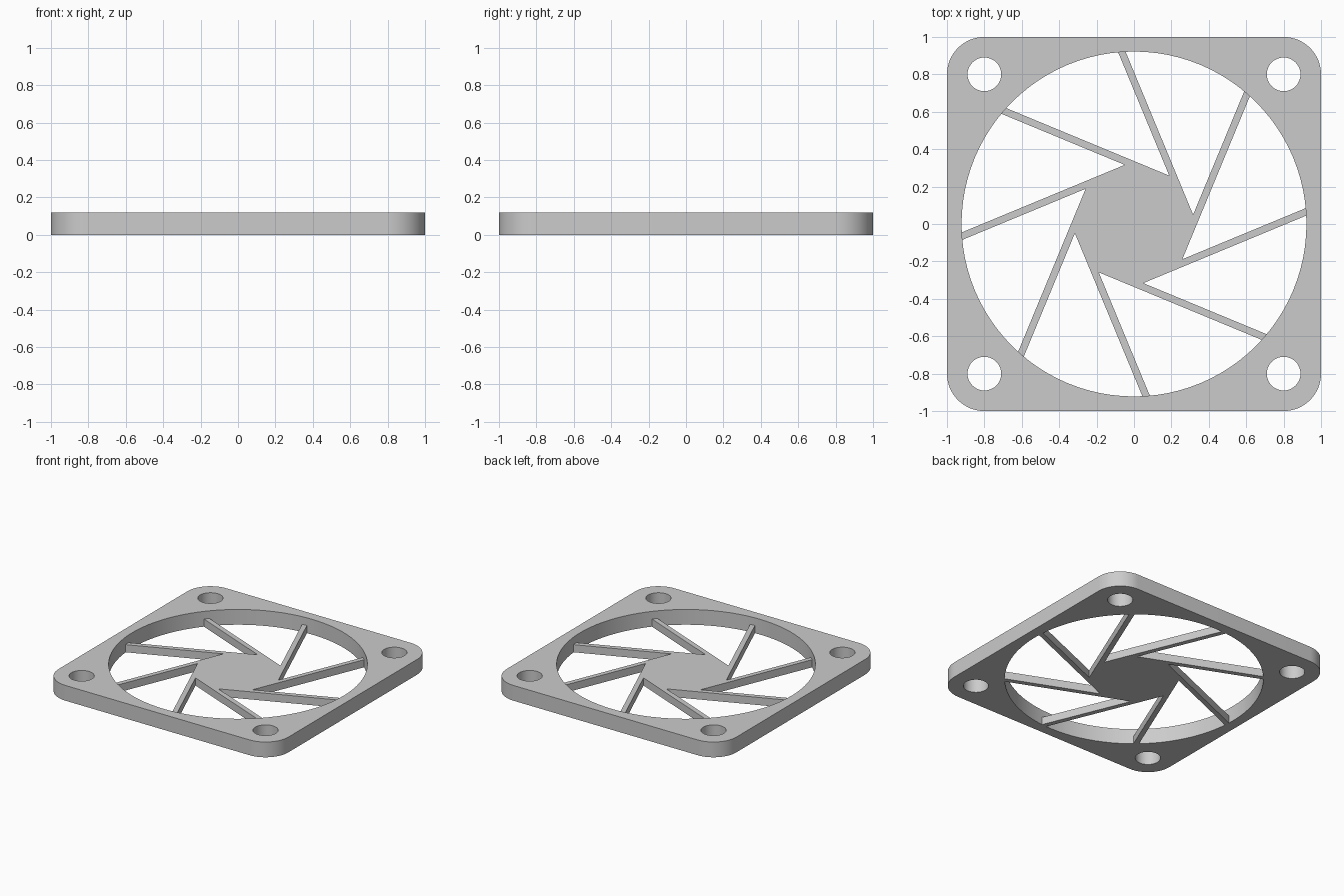
import bpy
import bmesh
from math import cos, sin, pi, sqrt, radians
from mathutils import Vector

cube = bpy.data.objects.get("Cube")
if cube:
    bpy.data.objects.remove(cube, do_unlink=True)

FRAME_HEIGHT = 0.12
SPOKE_HEIGHT = 0.06
OPENING = 0.922       # radius of the round opening
HOLE_AT = 0.8         # screw hole and corner centre
INNER, OUTER = 0.273, 0.311   # distances of the two spoke edges from the centre

grey = bpy.data.materials.new("light grey")
grey.use_nodes = True
grey.diffuse_color = (0.6, 0.6, 0.6, 1)
grey.node_tree.nodes["Principled BSDF"].inputs["Base Color"].default_value = (0.6, 0.6, 0.6, 1)


def arc(cx, cy, r, start, sweep, n):
    return [(cx + r * cos(start + sweep * i / n), cy + r * sin(start + sweep * i / n))
            for i in range(n + 1)]


def circle(cx, cy, r, n):
    return arc(cx, cy, r, 0, 2 * pi, n)[:-1]


def plate(name, loops, height):
    """Fill the outline (first loop) minus the holes, then extrude upward."""
    bm = bmesh.new()
    edges = []
    for loop in loops:
        vs = [bm.verts.new((x, y, 0)) for x, y in loop]
        edges += [bm.edges.new((vs[i - 1], vs[i])) for i in range(len(vs))]
    bmesh.ops.triangle_fill(bm, edges=edges, use_beauty=True, normal=(0, 0, 1))
    ext = bmesh.ops.extrude_face_region(bm, geom=bm.faces[:], use_keep_orig=True)
    top = [g for g in ext["geom"] if isinstance(g, bmesh.types.BMVert)]
    bmesh.ops.translate(bm, verts=top, vec=(0, 0, height))
    bmesh.ops.recalc_face_normals(bm, faces=bm.faces[:])
    mesh = bpy.data.meshes.new(name)
    bm.to_mesh(mesh)
    bm.free()
    mesh.materials.append(grey)
    obj = bpy.data.objects.new(name, mesh)
    bpy.context.collection.objects.link(obj)
    bpy.ops.object.select_all(action='DESELECT')
    obj.select_set(True)
    bpy.context.view_layer.objects.active = obj
    bpy.ops.object.shade_smooth_by_angle(angle=radians(30))
    return obj


# Square frame: rounded corners, round opening and four screw holes
outline, holes = [], [circle(0, 0, OPENING, 96)]
for k, (sx, sy) in enumerate([(1, 1), (-1, 1), (-1, -1), (1, -1)]):
    outline += arc(sx * HOLE_AT, sy * HOLE_AT, 0.2, k * pi / 2, pi / 2, 16)
    holes.append(circle(sx * HOLE_AT, sy * HOLE_AT, 0.09, 40))
plate("frame", [outline] + holes, FRAME_HEIGHT)

# Hub with eight slanted spokes: each spoke runs between two parallel edges
reach = OPENING + 0.001
star = []
for k in range(8):
    a = radians(22.5) + k * pi / 4
    n, d = Vector((cos(a), sin(a))), Vector((-sin(a), cos(a)))
    for edge in (OUTER, INNER):
        star.append(tuple(n * edge + d * sqrt(reach ** 2 - edge ** 2)))
    # Notch where this spoke's inner edge meets the next spoke's outer edge
    along = (OUTER - INNER * cos(pi / 4)) / sin(pi / 4)
    star.append(tuple(n * INNER + d * along))
plate("hub_and_spokes", [star], SPOKE_HEIGHT)
